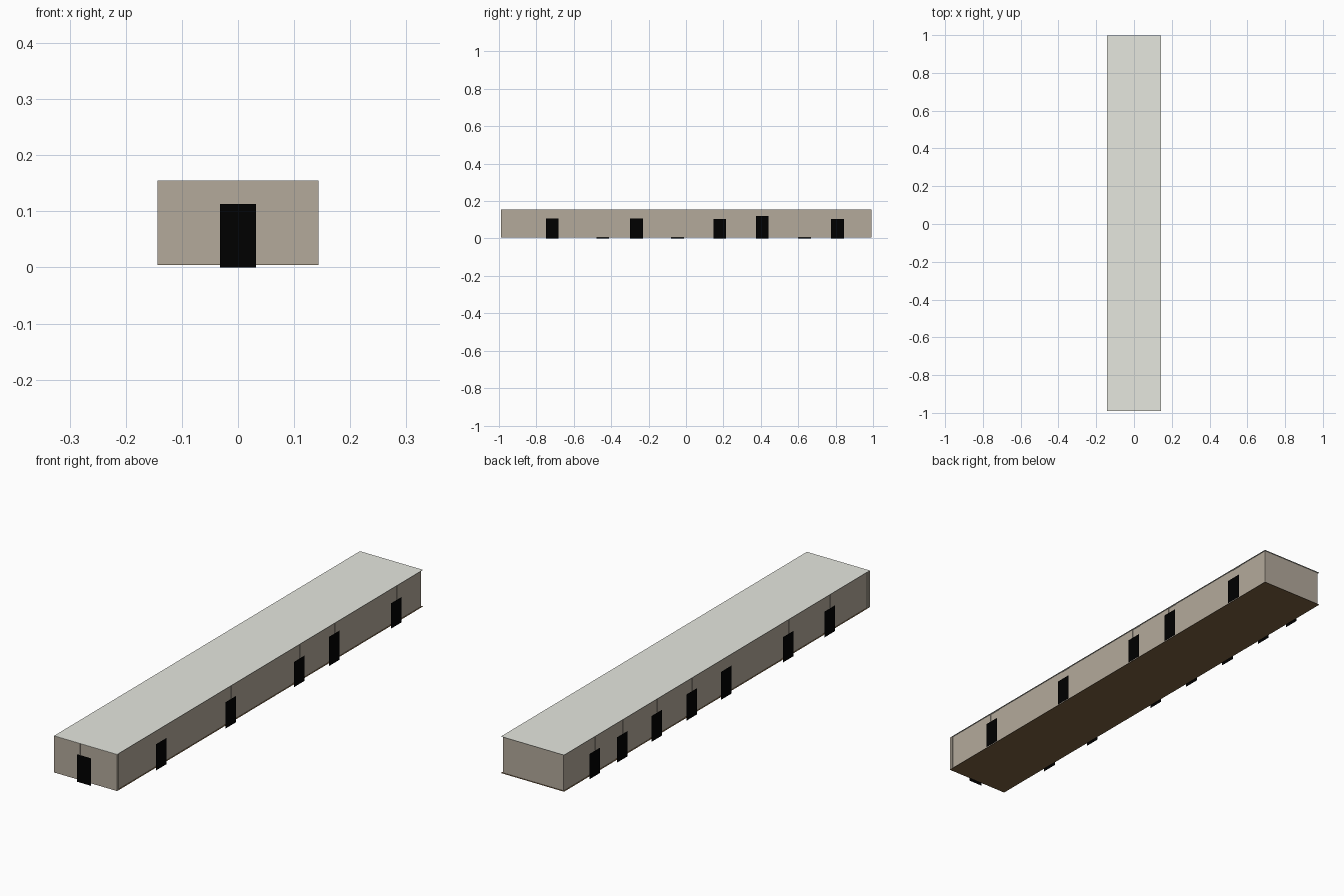
import bpy

cube = bpy.data.objects.get("Cube")
if cube:
    bpy.data.objects.remove(cube, do_unlink=True)


def material(name, rgb):
    m = bpy.data.materials.new(name)
    m.use_nodes = True
    m.diffuse_color = (*rgb, 1)
    m.node_tree.nodes["Principled BSDF"].inputs["Base Color"].default_value = (*rgb, 1)
    return m


ROOF = material("pale_grey", (0.79, 0.8, 0.735))
WALL = material("warm_taupe", (0.455, 0.4, 0.33))
FLOOR = material("brown", (0.2, 0.12, 0.053))
DOOR = material("black", (0.0, 0.0, 0.0))


def add_object(name, verts, faces, mat):
    mesh = bpy.data.meshes.new(name)
    mesh.from_pydata(verts, [], faces)
    mesh.materials.append(mat)
    bpy.context.collection.objects.link(bpy.data.objects.new(name, mesh))


def box(name, x, y, z, mat):
    """Box from (low, high) pairs on each axis."""
    verts = [(a, b, c) for a in x for b in y for c in z]
    faces = [(0, 1, 3, 2), (4, 6, 7, 5), (0, 4, 5, 1),
             (2, 3, 7, 6), (0, 2, 6, 4), (1, 5, 7, 3)]
    add_object(name, verts, faces, mat)


def sheet(name, corners, mat):
    """Single flat panel."""
    add_object(name, corners, [(0, 1, 2, 3)], mat)


W = 0.1435                 # half width
FRONT, BACK = -0.99, 0.997
BASE, SILL, TOP = 0.0045, 0.0052, 0.155
T = 0.013                  # wall thickness
LIP = 0.005                # setback of side and back walls
STEP = 0.002               # setback of doorway panels
GAP = 0.025                # half width of doorway panels

# Floor and roof slabs
box("floor", (-W, W), (FRONT, BACK), (BASE, SILL), FLOOR)
box("roof", (-W, W), (FRONT, BACK), (TOP - 0.0007, TOP), ROOF)
wall_z = (SILL, TOP - 0.0007)

# End walls, the front one with a doorway
outer, end = W - LIP, BACK - LIP
box("back_wall", (T - outer, outer - T), (end - T, end), wall_z, WALL)
box("front_wall_left", (GAP, W), (FRONT, FRONT + T), wall_z, WALL)
box("front_wall_right", (-W, -GAP), (FRONT, FRONT + T), wall_z, WALL)
box("front_doorway", (-GAP, GAP), (FRONT + STEP, FRONT + T), wall_z, WALL)
sheet("front_door", [(-0.032, -1, 0), (0.032, -1, 0),
                     (0.032, -1, 0.113), (-0.032, -1, 0.113)], DOOR)

# Side walls: (door centre, door height) along each side
left_doors = [(-0.715, 0.108), (-0.265, 0.108), (0.18, 0.104),
              (0.407, 0.12), (0.81, 0.104)]
right_doors = [(-0.715, 0.106), (-0.445, 0.104), (-0.045, 0.115), (0.18, 0.108),
               (0.407, 0.106), (0.633, 0.104), (0.81, 0.104)]


def side_wall(side, s, doors):
    def span(a, b):
        return tuple(sorted((s * a, s * b)))

    start = FRONT + T
    for i, (y, h) in enumerate(doors, 1):
        box(f"{side}_wall_{i}", span(outer - T, outer), (start, y - GAP), wall_z, WALL)
        box(f"{side}_doorway_{i}", span(outer - T, outer - STEP),
            (y - GAP, y + GAP), wall_z, WALL)
        x, a, b = s * (W + 0.009), y - s * 0.034, y + s * 0.034
        sheet(f"{side}_door_{i}", [(x, a, 0), (x, b, 0), (x, b, h), (x, a, h)], DOOR)
        start = y + GAP
    box(f"{side}_wall_end", span(outer - T, outer), (start, end), wall_z, WALL)


side_wall("left", 1, left_doors)
side_wall("right", -1, right_doors)
